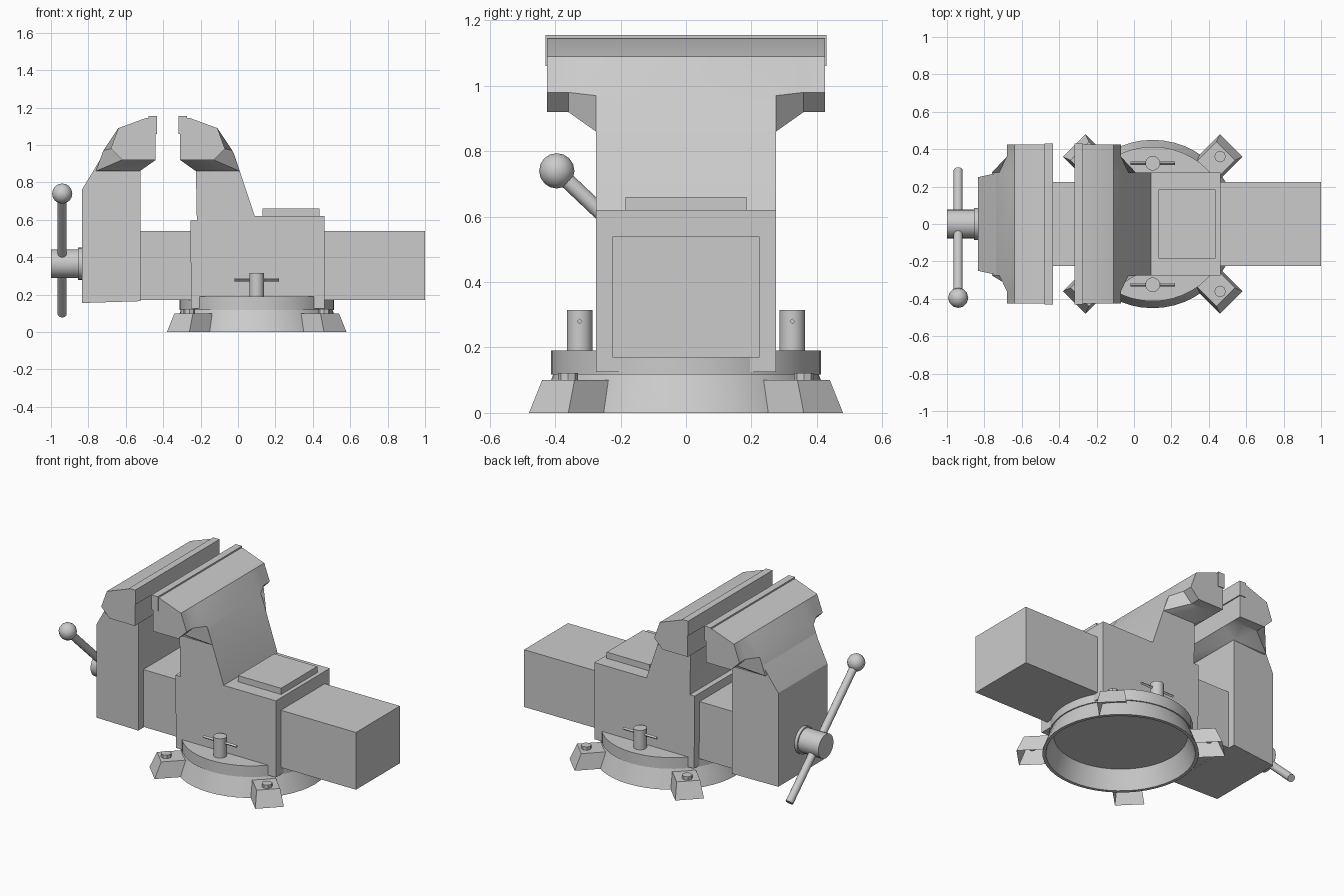
import bpy, bmesh, math
from mathutils import Vector

if "Cube" in bpy.data.objects:
    bpy.data.objects.remove(bpy.data.objects["Cube"])

CX = 0.10  # swivel centre


def finish(name, bm, angle=30):
    bmesh.ops.recalc_face_normals(bm, faces=bm.faces[:])
    me = bpy.data.meshes.new(name)
    bm.to_mesh(me)
    bm.free()
    ob = bpy.data.objects.new(name, me)
    bpy.context.collection.objects.link(ob)
    bpy.ops.object.select_all(action='DESELECT')
    ob.select_set(True)
    bpy.context.view_layer.objects.active = ob
    bpy.ops.object.shade_smooth_by_angle(angle=math.radians(angle))
    return ob


def box(name, x, y, z):
    return loft(name, [(s, [(x[0], z[0]), (x[1], z[0]), (x[1], z[1]), (x[0], z[1])]) for s in y])


def loft(name, sections, front_taper=None):
    """Join equal-count (x, z) profiles placed along y."""
    bm = bmesh.new()
    rows = [[bm.verts.new((x, y, z)) for x, z in pts] for y, pts in sections]
    n = len(rows[0])
    for a, b in zip(rows, rows[1:]):
        for i in range(n):
            j = (i + 1) % n
            bm.faces.new((a[i], a[j], b[j], b[i]))
    bm.faces.new(rows[0])
    bm.faces.new(rows[-1])
    if front_taper:
        for v in bm.verts:
            if v.co.x < -0.8:
                v.co.y *= front_taper
    return finish(name, bm)


def rod(name, p, q, r, seg=24):
    p, q = Vector(p), Vector(q)
    bm = bmesh.new()
    bmesh.ops.create_cone(bm, cap_ends=True, segments=seg, radius1=r, radius2=r, depth=(q - p).length)
    rot = (q - p).to_track_quat('Z', 'Y')
    for v in bm.verts:
        v.co = rot @ v.co + (p + q) / 2
    return finish(name, bm, 35)


def lathe(name, profile, seg=48):
    """Closed (r, z) ring profile around the swivel centre."""
    bm = bmesh.new()
    rows = []
    for k in range(seg):
        a = 2 * math.pi * k / seg
        rows.append([bm.verts.new((CX + r * math.cos(a), r * math.sin(a), z)) for r, z in profile])
    n = len(profile)
    for k in range(seg):
        a, b = rows[k], rows[(k + 1) % seg]
        for i in range(n):
            j = (i + 1) % n
            bm.faces.new((a[i], b[i], b[j], a[j]))
    return finish(name, bm)


# Hollow base ring and swivel plate
lathe("base_ring", [(0.45, 0), (0.405, 0.12), (0.385, 0.12), (0.43, 0)])
rod("swivel_plate", (CX, 0, 0.118), (CX, 0, 0.19), 0.413, 48)

# Four hollow mounting lugs with bolts
for k in range(4):
    a = math.radians(45 + 90 * k)
    u, w = Vector((math.cos(a), math.sin(a), 0)), Vector((-math.sin(a), math.cos(a), 0))
    c = Vector((CX, 0, 0))
    bm = bmesh.new()
    low = [bm.verts.new(c + u * d + w * s) for d, s in ((0.43, -.085), (0.594, -.085), (0.594, .085), (0.43, .085))]
    top = [bm.verts.new(c + u * d + w * s + Vector((0, 0, 0.1)))
           for d, s in ((0.40, -.07), (0.552, -.07), (0.552, .07), (0.40, .07))]
    bm.faces.new(top)
    for i in range(3):
        bm.faces.new((low[i], low[i + 1], top[i + 1], top[i]))
    finish(f"mounting_lug_{k}", bm)
    b = c + u * 0.51
    rod(f"bolt_head_{k}", b + Vector((0, 0, 0.10)), b + Vector((0, 0, 0.122)), 0.031, 8)
    rod(f"bolt_shank_{k}", b + Vector((0, 0, 0.05)), b + Vector((0, 0, 0.105)), 0.018, 12)

# Swivel lock screws with cross bars
for s, side in ((-1, "front"), (1, "back")):
    y = 0.325 * s
    rod(f"lock_screw_{side}", (CX, y, 0.18), (CX, y, 0.315), 0.039)
    rod(f"lock_bar_{side}", (CX - 0.12, y, 0.28), (CX + 0.12, y, 0.28), 0.009, 4)

# Fixed body with upright, anvil pad, sliding bar
body = [(-.25, .125), (.463, .125), (.463, .62), (.09, .62), (-.02, .95), (-.07, 1.03),
        (-.2, 1.05), (-.25, .95), (-.225, .86), (-.22, .595), (-.255, .595)]
loft("fixed_body", [(-.275, body), (.275, body)])
box("anvil_pad", (0.13, 0.437), (-.185, .185), (0.61, 0.66))
box("slide_bar", (-0.6, 1.0), (-.224, .224), (0.17, 0.54))

# Moving jaw upright, narrower at its outer face
front = [(-.835, .155), (-.52, .165), (-.52, .87), (-.49, .92), (-.5, 1.05), (-.60, 1.07),
         (-.66, 1.03), (-.72, .95), (-.835, .76)]
loft("moving_jaw_body", [(-.275, front), (.275, front)], 0.91)

# Wide jaw heads (second one mirrored) and jaw plates
end = [(-.31, .92), (-.25, .92), (-.13, .92), (-.07, .98), (-.11, 1.09), (-.26, 1.145), (-.31, 1.145)]
mid = [(-.31, .92), (-.225, .86), (0.01, .86), (-.03, .97), (-.11, 1.09), (-.26, 1.145), (-.31, 1.145)]
for name, f in (("fixed", lambda x: x), ("moving", lambda x: -0.75 - x)):
    secs = [(y, [(f(x), z) for x, z in p])
            for y, p in ((-.425, end), (-.36, end), (-.275, mid), (.275, mid), (.36, end), (.425, end))]
    loft(f"{name}_jaw_head", secs)
    box(f"{name}_jaw_plate", sorted((f(-.317), f(-.272))), (-.43, .43), (1.06, 1.155))

# Screw hub, collar and sliding handle with ball end
rod("screw_hub", (-1, 0, 0.365), (-0.82, 0, 0.365), 0.077)
rod("screw_collar", (-0.855, 0, 0.365), (-0.83, 0, 0.365), 0.086)
rod("handle_bar", (-0.94, 0.287, 0.095), (-0.94, -0.395, 0.74), 0.024, 12)
bm = bmesh.new()
bmesh.ops.create_uvsphere(bm, u_segments=12, v_segments=8, radius=0.054)
bmesh.ops.translate(bm, verts=bm.verts[:], vec=(-0.94, -0.395, 0.74))
finish("handle_ball", bm, 50)
